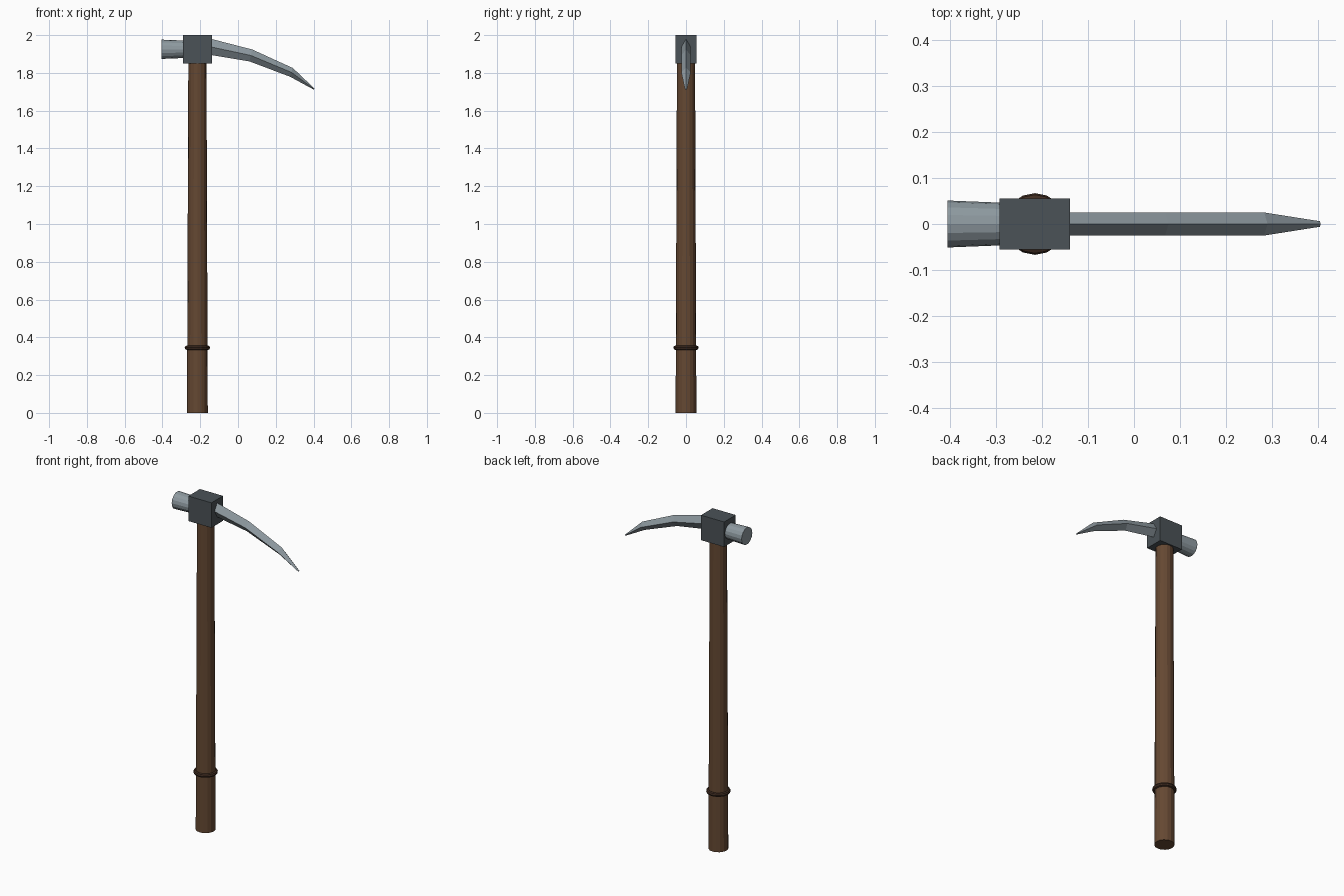
import bpy, bmesh, math

if "Cube" in bpy.data.objects:
    bpy.data.objects.remove(bpy.data.objects["Cube"])

def material(name, rgb):
    m = bpy.data.materials.new(name)
    m.diffuse_color = (*rgb, 1)
    m.use_nodes = True
    m.node_tree.nodes["Principled BSDF"].inputs["Base Color"].default_value = m.diffuse_color
    return m

wood = material("wood", (0.13, 0.065, 0.032))
dark_wood = material("dark_wood", (0.05, 0.025, 0.015))
iron = material("dark_iron", (0.07, 0.085, 0.095))
steel = material("steel", (0.27, 0.32, 0.35))

AX = -0.215  # handle axis

def finish(name, mat):
    ob = bpy.context.object
    ob.name = name
    ob.data.materials.append(mat)
    return ob

# Tapered wooden handle
bpy.ops.mesh.primitive_cone_add(vertices=16, radius1=0.055, radius2=0.048, depth=1.86, location=(AX, 0, 0.93))
finish("handle", wood)

# Grip ring near the foot of the handle
bpy.ops.mesh.primitive_torus_add(major_segments=16, minor_segments=8, major_radius=0.055,
                                 minor_radius=0.012, location=(AX, 0, 0.345))
finish("grip_ring", dark_wood)

# Head block
bpy.ops.mesh.primitive_cube_add(size=1, location=(AX, 0, 1.925))
block = finish("head_block", iron)
block.scale = (0.153, 0.11, 0.15)

# Hammer poll, flaring toward its striking face
bpy.ops.mesh.primitive_cone_add(vertices=16, radius1=0.046, radius2=0.051, depth=0.125,
                                location=(-0.3425, 0, 1.925), rotation=(0, -math.pi / 2, 0))
finish("hammer_poll", steel)

# Curved pick: diamond sections (top x, top z, bottom x, bottom z, half width)
sections = [(-0.15, 1.982, -0.15, 1.896, 0.025),
            (0.075, 1.924, 0.06, 1.861, 0.025),
            (0.29, 1.826, 0.275, 1.78, 0.025),
            (0.405, 1.717, 0.402, 1.711, 0.006)]
bm = bmesh.new()
rings = []
for tx, tz, bx, bz, w in sections:
    mx, mz = (tx + bx) / 2, (tz + bz) / 2
    rings.append([bm.verts.new(p) for p in ((tx, 0, tz), (mx, w, mz), (bx, 0, bz), (mx, -w, mz))])
for a, b in zip(rings, rings[1:]):
    for i in range(4):
        j = (i + 1) % 4
        bm.faces.new((a[i], a[j], b[j], b[i]))
bm.faces.new(rings[0])
bm.faces.new(rings[-1])
bmesh.ops.recalc_face_normals(bm, faces=bm.faces)
mesh = bpy.data.meshes.new("pick_spike")
bm.to_mesh(mesh)
bm.free()
mesh.materials.append(steel)
bpy.context.collection.objects.link(bpy.data.objects.new("pick_spike", mesh))
